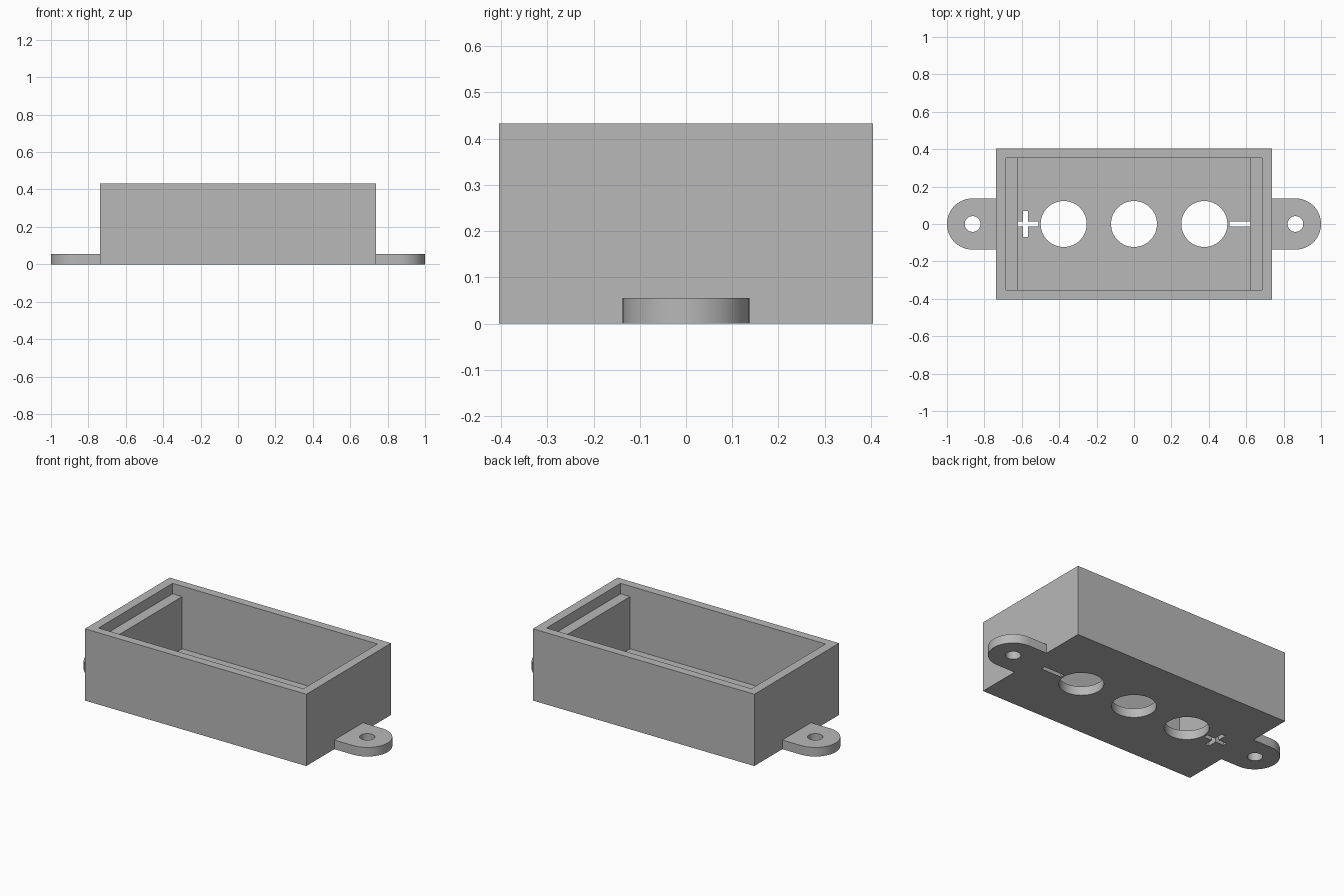
import bpy
import bmesh
from math import pi, cos, sin
from mathutils import Matrix

cube = bpy.data.objects.get("Cube")
if cube:
    bpy.data.objects.remove(cube, do_unlink=True)

HEIGHT, FLOOR, LEDGE = 0.433, 0.055, 0.37
LUG_X, LUG_R = 0.863, 0.137

grey = bpy.data.materials.new("plain grey")
grey.use_nodes = True
colour = (0.48, 0.48, 0.48, 1)
grey.diffuse_color = colour
grey.node_tree.nodes["Principled BSDF"].inputs["Base Color"].default_value = colour


def finish(name, bm):
    bmesh.ops.recalc_face_normals(bm, faces=bm.faces)
    mesh = bpy.data.meshes.new(name)
    bm.to_mesh(mesh)
    bm.free()
    mesh.materials.append(grey)
    obj = bpy.data.objects.new(name, mesh)
    bpy.context.collection.objects.link(obj)
    return obj


def block(name, x0, x1, half_y, z0, z1):
    bm = bmesh.new()
    size = Matrix.Diagonal((x1 - x0, 2 * half_y, z1 - z0, 1))
    place = Matrix.Translation(((x0 + x1) / 2, 0, (z0 + z1) / 2))
    bmesh.ops.create_cube(bm, size=1, matrix=place @ size)
    return finish(name, bm)


def drill(name, x, radius, top, segments=64):
    bm = bmesh.new()
    bmesh.ops.create_cone(bm, cap_ends=True, segments=segments, radius1=radius,
                          radius2=radius, depth=top + 0.1,
                          matrix=Matrix.Translation((x, 0, (top - 0.1) / 2)))
    return finish(name, bm)


def lug(name, side):
    # Rounded tongue whose square end is buried in the end wall
    steps = 32
    outline = [(0.71, -LUG_R)]
    for i in range(steps + 1):
        a = -pi / 2 + pi * i / steps
        outline.append((LUG_X + LUG_R * cos(a), LUG_R * sin(a)))
    outline.append((0.71, LUG_R))
    bm = bmesh.new()
    base = bm.faces.new([bm.verts.new((side * x, y, 0)) for x, y in outline])
    top = bmesh.ops.extrude_face_region(bm, geom=[base])["geom"]
    bmesh.ops.translate(bm, vec=(0, 0, FLOOR),
                        verts=[v for v in top if isinstance(v, bmesh.types.BMVert)])
    return finish(name, bm)


def combine(target, tool, operation):
    mod = target.modifiers.new(tool.name, "BOOLEAN")
    mod.operation = operation
    mod.solver = "EXACT"
    mod.object = tool
    bpy.context.view_layer.objects.active = target
    bpy.ops.object.modifier_apply(modifier=mod.name)
    bpy.data.objects.remove(tool, do_unlink=True)


# Open box with a mounting lug at each end
body = block("enclosure", -0.739, 0.739, 0.404, 0, HEIGHT)
for side in (-1, 1):
    combine(body, lug("mounting_lug", side), "UNION")

# Main cavity and the wider recess that leaves a lid ledge at each end
combine(body, block("cavity", -0.62, 0.62, 0.353, FLOOR, HEIGHT + 0.1), "DIFFERENCE")
combine(body, block("lid_recess", -0.684, 0.684, 0.353, LEDGE, HEIGHT + 0.1), "DIFFERENCE")

# Screw holes and the three round floor openings
for x in (-LUG_X, LUG_X):
    combine(body, drill("screw_hole", x, 0.042, 0.1, 40), "DIFFERENCE")
for x in (-0.376, 0, 0.376):
    combine(body, drill("floor_opening", x, 0.123, 0.1), "DIFFERENCE")

# Plus and minus slots, running partly under the ledges
for x in (-0.58, 0.58):
    combine(body, block("bar_slot", x - 0.07, x + 0.07, 0.0135, -0.1, FLOOR + 0.003), "DIFFERENCE")
combine(body, block("cross_slot", -0.5935, -0.5665, 0.07, -0.1, FLOOR + 0.003), "DIFFERENCE")

# Smooth the curved walls, keep the corners crisp
bpy.ops.object.select_all(action="DESELECT")
body.select_set(True)
bpy.context.view_layer.objects.active = body
bpy.ops.object.shade_smooth_by_angle(angle=pi / 6)
